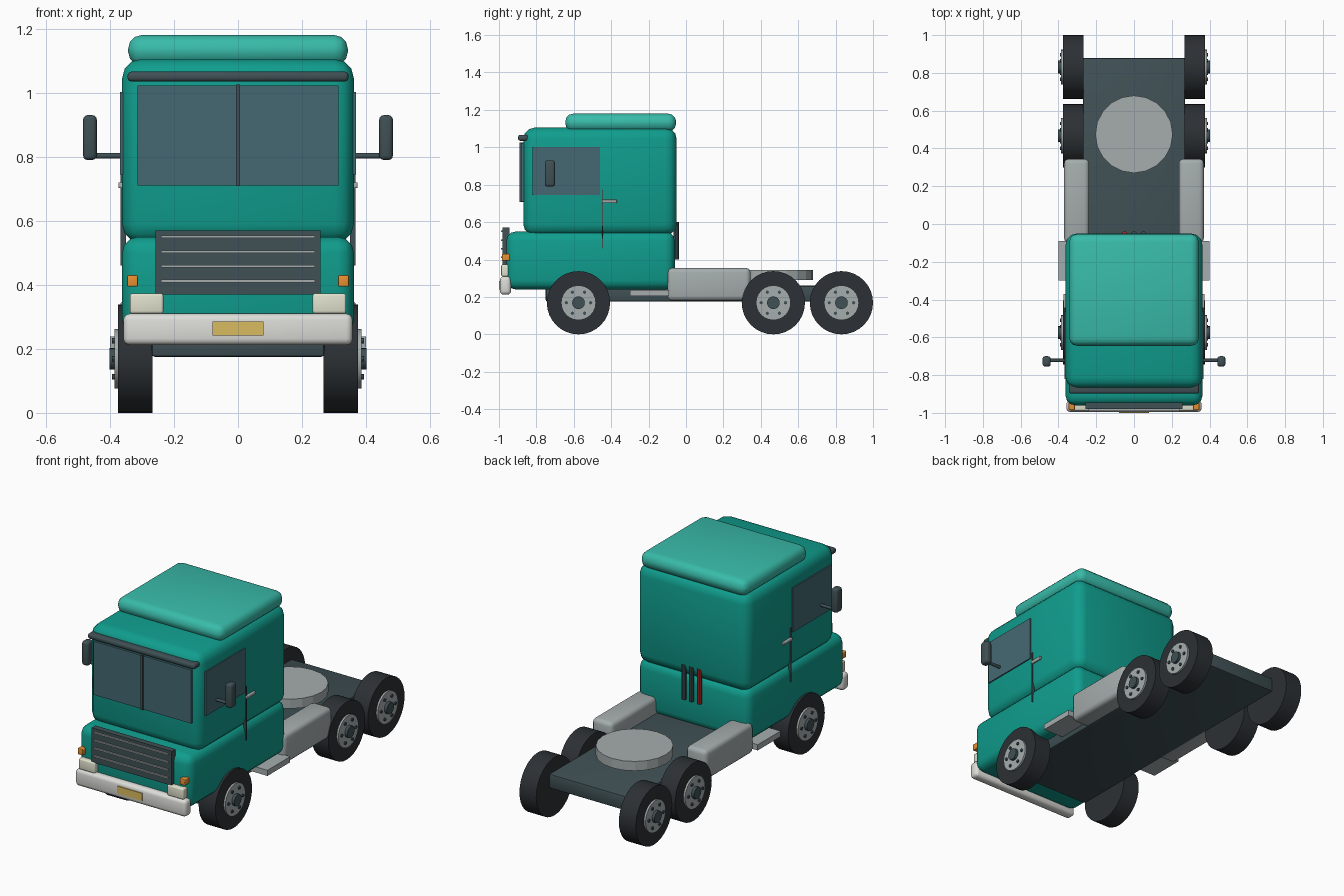
import bpy, bmesh, math
from mathutils import Matrix, Vector

if "Cube" in bpy.data.objects:
    bpy.data.objects.remove(bpy.data.objects["Cube"])


def mat(name, rgb):
    m = bpy.data.materials.new(name)
    m.diffuse_color = (*rgb, 1)
    m.use_nodes = True
    m.node_tree.nodes["Principled BSDF"].inputs["Base Color"].default_value = m.diffuse_color
    return m


TEAL = mat("teal_paint", (0.005, 0.34, 0.27))
ROOF = mat("light_teal", (0.04, 0.50, 0.40))
DARK = mat("dark_trim", (0.05, 0.08, 0.09))
GLASS = mat("tinted_glass", (0.06, 0.14, 0.17))
RUBBER = mat("rubber", (0.025, 0.03, 0.035))
METAL = mat("metal", (0.38, 0.42, 0.42))
CHROME = mat("pale_bumper", (0.72, 0.72, 0.69))
CREAM = mat("lamp_cream", (0.76, 0.76, 0.62))
ORANGE = mat("indicator_orange", (0.80, 0.28, 0.03))
GOLD = mat("plate_yellow", (0.70, 0.50, 0.12))
RED = mat("red_hose", (0.50, 0.02, 0.02))


def finish(bm, name, material, smooth=False):
    bmesh.ops.recalc_face_normals(bm, faces=bm.faces)
    me = bpy.data.meshes.new(name)
    bm.to_mesh(me)
    bm.free()
    ob = bpy.data.objects.new(name, me)
    bpy.context.collection.objects.link(ob)
    me.materials.append(material)
    if smooth:
        bpy.ops.object.select_all(action='DESELECT')
        bpy.context.view_layer.objects.active = ob
        ob.select_set(True)
        bpy.ops.object.shade_smooth_by_angle(angle=math.radians(35))
    return ob


def box(name, x, y, z, material, bevel=0.0, segments=3):
    """Box from (min, max) ranges with optional rounded edges."""
    bm = bmesh.new()
    bmesh.ops.create_cube(bm, size=1)
    for v in bm.verts:
        v.co = Vector([(r[0] + r[1]) / 2 + c * (r[1] - r[0]) for r, c in zip((x, y, z), v.co)])
    if bevel:
        bmesh.ops.bevel(bm, geom=bm.edges[:], offset=bevel, segments=segments,
                        profile=0.5, affect='EDGES')
    return finish(bm, name, material, bevel > 0)


def pair(name, x, y, z, material, bevel=0.0):
    """The same box on both sides of the truck."""
    box(name + "_right", x, y, z, material, bevel)
    box(name + "_left", (-x[1], -x[0]), y, z, material, bevel)


def rod(bm, a, b, r, sides):
    """Closed cylinder from a to b, added to bm."""
    a, b = Vector(a), Vector(b)
    m = Matrix.Translation((a + b) / 2) @ (b - a).to_track_quat('Z', 'Y').to_matrix().to_4x4()
    bmesh.ops.create_cone(bm, cap_ends=True, segments=sides, radius1=r, radius2=r,
                          depth=(b - a).length, matrix=m)


def cylinder(name, a, b, r, sides, material, smooth=True):
    bm = bmesh.new()
    rod(bm, a, b, r, sides)
    return finish(bm, name, material, smooth)


# Chassis and coupling plate
box("chassis", (-0.27, 0.27), (-0.75, 0.88), (0.175, 0.26), DARK, 0.01, 2)
cylinder("coupling_pedestal", (0, 0.475, 0.25), (0, 0.475, 0.30), 0.10, 20, DARK)
cylinder("coupling_plate", (0, 0.475, 0.29), (0, 0.475, 0.345), 0.205, 20, METAL, False)

# Cab body
box("lower_cab", (-0.362, 0.362), (-0.96, -0.06), (0.24, 0.55), TEAL, 0.05)
box("upper_cab", (-0.362, 0.362), (-0.87, -0.05), (0.53, 1.105), TEAL, 0.06)
box("roof_fairing", (-0.343, 0.343), (-0.645, -0.053), (1.085, 1.18), ROOF, 0.042)

# Windscreen and visor
box("windscreen", (-0.314, 0.314), (-0.882, -0.855), (0.71, 1.022), GLASS)
box("windscreen_divider", (-0.006, 0.006), (-0.889, -0.87), (0.708, 1.026), DARK)
box("sun_visor", (-0.345, 0.345), (-0.898, -0.838), (1.035, 1.066), DARK, 0.012)

# Grille with slats
box("grille", (-0.258, 0.258), (-0.98, -0.945), (0.37, 0.57), DARK)
for i in range(4):
    z = 0.412 + i * 0.046
    box(f"grille_slat_{i + 1}", (-0.24, 0.24), (-0.99, -0.975), (z - 0.004, z + 0.004), METAL)

# Bumper, plate and lamps
box("bumper", (-0.358, 0.358), (-0.995, -0.935), (0.212, 0.31), CHROME, 0.02)
box("number_plate", (-0.08, 0.08), (-1.0, -0.985), (0.241, 0.285), GOLD)
pair("headlamp", (0.233, 0.338), (-0.988, -0.935), (0.31, 0.373), CREAM, 0.008)
pair("indicator", (0.313, 0.346), (-0.985, -0.925), (0.394, 0.43), ORANGE, 0.004)

# Doors: windows, seams and handles
pair("side_window", (0.35, 0.369), (-0.82, -0.46), (0.745, 1.003), GLASS)
pair("door_seam", (0.35, 0.367), (-0.449, -0.443), (0.46, 0.775), DARK)
pair("door_handle", (0.355, 0.374), (-0.45, -0.37), (0.702, 0.72), METAL, 0.004)

# Mirrors on arms
pair("mirror", (0.441, 0.484), (-0.755, -0.70), (0.79, 0.93), DARK, 0.014)
for side, s in (("right", 1), ("left", -1)):
    cylinder(f"mirror_arm_{side}", (s * 0.34, -0.722, 0.803), (s * 0.46, -0.722, 0.803),
             0.009, 12, DARK)

# Fuel tanks and steps
pair("fuel_tank", (0.237, 0.37), (-0.10, 0.345), (0.18, 0.355), METAL, 0.025)
pair("step", (0.25, 0.40), (-0.30, -0.09), (0.205, 0.238), METAL)

# Air hoses on the back of the cab
for i, (x, m) in enumerate(((0.05, DARK), (0.0, DARK), (-0.05, RED))):
    cylinder(f"air_hose_{i + 1}", (x, -0.052, 0.40), (x, -0.052, 0.60), 0.014, 10, m)

# Wheels: tyre, rim, hub cap and ring of bolts
for axle, y in (("front", -0.575), ("middle", 0.467), ("rear", 0.831)):
    for side, s in (("right", 1), ("left", -1)):
        tag = f"{axle}_{side}"
        z = 0.169
        cylinder(f"tyre_{tag}", (s * 0.267, y, z), (s * 0.375, y, z), 0.169, 32, RUBBER)
        cylinder(f"rim_{tag}", (s * 0.36, y, z), (s * 0.386, y, z), 0.093, 24, METAL)
        cylinder(f"hub_cap_{tag}", (s * 0.37, y, z), (s * 0.402, y, z), 0.034, 16, DARK)
        bm = bmesh.new()
        for k in range(6):
            a = math.tau * k / 6
            by, bz = y + 0.065 * math.cos(a), z + 0.065 * math.sin(a)
            rod(bm, (s * 0.38, by, bz), (s * 0.393, by, bz), 0.009, 8)
        finish(bm, f"wheel_bolts_{tag}", DARK, True)
